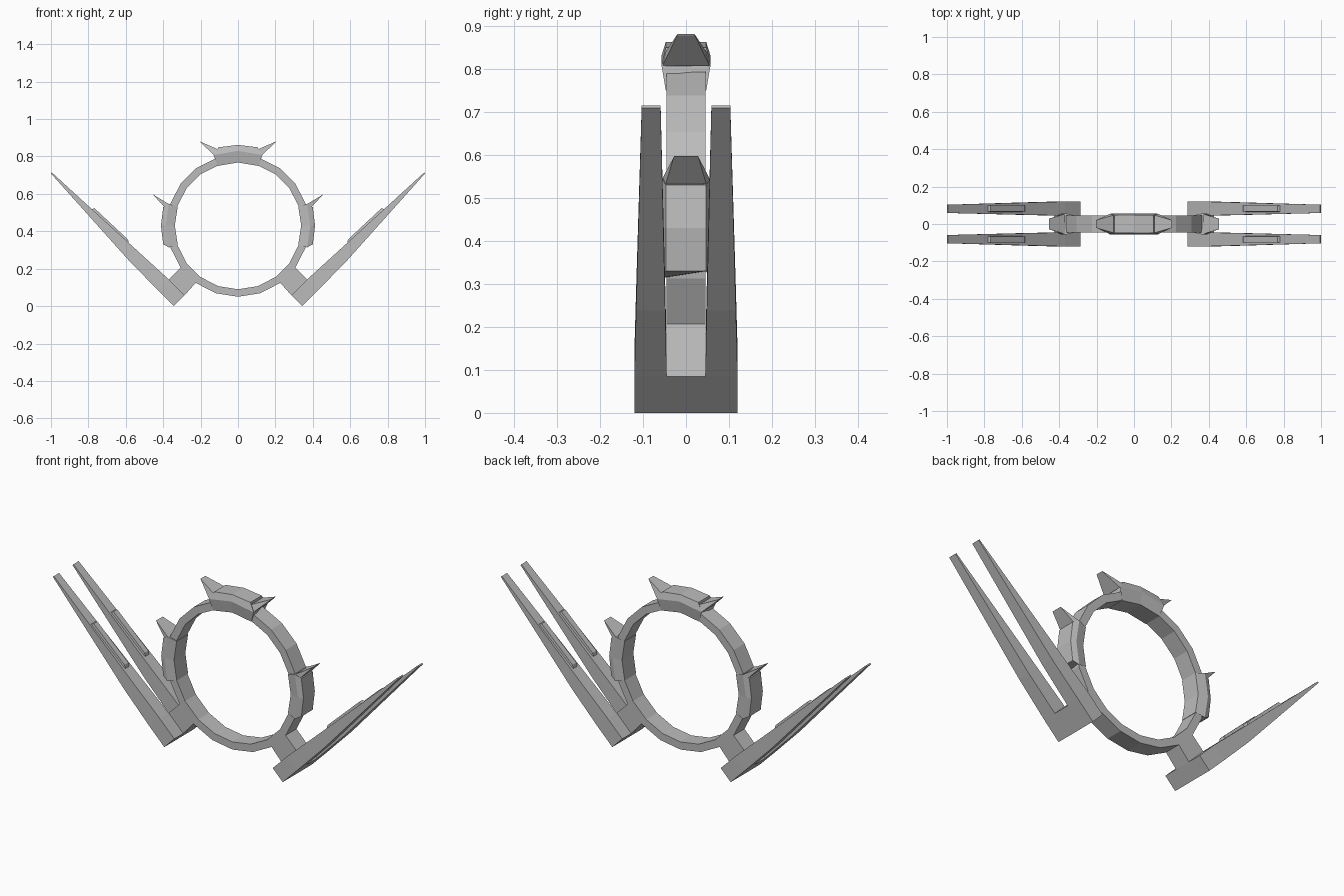
import bpy, bmesh
from math import sin, cos, radians, tau

if "Cube" in bpy.data.objects:
    bpy.data.objects.remove(bpy.data.objects["Cube"])

# Single grey material
GREY = (0.5, 0.5, 0.5, 1)
grey = bpy.data.materials.new("hull_grey")
grey.use_nodes = True
grey.diffuse_color = GREY
bsdf = next(n for n in grey.node_tree.nodes if n.type == "BSDF_PRINCIPLED")
bsdf.inputs["Base Color"].default_value = GREY
bsdf.inputs["Roughness"].default_value = 0.7

CENTRE_Z = 0.43
RING_HALF = 0.045


def loft(name, sections, closed=False, mirror=(False, False)):
    """Skin a row of matching point loops, flat shaded, with optional x/y mirroring."""
    bm = bmesh.new()
    loops = [[bm.verts.new(p) for p in s] for s in sections]
    pairs = list(zip(loops, loops[1:]))
    if closed:
        pairs.append((loops[-1], loops[0]))
    n = len(loops[0])
    for a, b in pairs:
        for i in range(n):
            j = (i + 1) % n
            bm.faces.new((a[i], a[j], b[j], b[i]))
    if not closed:
        bm.faces.new(loops[0])
        bm.faces.new(loops[-1])
    bmesh.ops.recalc_face_normals(bm, faces=bm.faces)
    mesh = bpy.data.meshes.new(name)
    bm.to_mesh(mesh)
    bm.free()
    mesh.materials.append(grey)
    obj = bpy.data.objects.new(name, mesh)
    bpy.context.collection.objects.link(obj)
    if any(mirror):
        mod = obj.modifiers.new("mirror", "MIRROR")
        mod.use_axis = (mirror[0], mirror[1], False)
        mod.use_mirror_merge = False
    return obj


def polar(r, deg, y):
    """Point on the ring plane; the angle runs from the top towards +x."""
    a = radians(deg)
    return (r * sin(a), y, CENTRE_Z + r * cos(a))


def prism(name, outline, half, mirror):
    return loft(name, [[(x, y, z) for x, z in outline] for y in (-half, half)], mirror=mirror)


def clamp(name, mid_deg, inner, middle, outer, spread, mirror=(False, False)):
    """Faceted housing that wraps the ring, with sloping ends and chamfered sides."""
    sections = []
    for k in (-1, 0, 1):
        wide, narrow = mid_deg + k * spread, mid_deg + k * 14
        sections.append([
            polar(inner, wide, -0.047), polar(middle, wide, -0.057),
            polar(outer, narrow, -0.047), polar(outer, narrow, 0.047),
            polar(middle, wide, 0.057), polar(inner, wide, 0.047)])
    return loft(name, sections, mirror=mirror)


def fin(name, low, high, tip, half_tip):
    """Wedge rising from a clamp end to a narrow edge; points are (radius, angle)."""
    def quad(a, b, ha, hb):
        return [polar(*a, -ha), polar(*a, ha), polar(*b, hb), polar(*b, -hb)]
    tip_under = (tip[0] - 0.003, tip[1])
    loft(name, [quad(low, high, 0.055, 0.047), quad(tip_under, tip, half_tip, half_tip)],
         mirror=(True, False))


# Main ring, twenty flat segments
SEGMENTS = 20
ring = []
for i in range(SEGMENTS):
    deg = 360 * i / SEGMENTS
    ring.append([polar(0.34, deg, -RING_HALF), polar(0.38, deg, -RING_HALF),
                 polar(0.38, deg, RING_HALF), polar(0.34, deg, RING_HALF)])
loft("ring", ring, closed=True)

# Clamps and their fins
clamp("top_clamp", 0, 0.338, 0.40, 0.432, 19)
fin("top_fins", (0.398, 18.8), (0.424, 15), (0.494, 24.3), 0.02)
clamp("side_clamps", 90, 0.338, 0.387, 0.412, 17.5, mirror=(True, False))
fin("side_fins", (0.385, 72.7), (0.408, 75.5), (0.485, 69.9), 0.028)

# Brackets and crossbars at the foot of the ring
prism("brackets", [(0.305, 0.208), (0.225, 0.126), (0.285, 0.058), (0.37, 0.143)],
      RING_HALF, (True, False))
prism("crossbars", [(0.343, 0), (0.428, 0.085), (0.37, 0.143), (0.285, 0.058)],
      0.12, (True, False))

# Long tapering prongs: (lower x, z, upper x, z, inner y, outer y)
prong = []
for lx, lz, ux, uz, yi, yo in ((0.428, 0.085, 0.37, 0.143, 0.045, 0.12),
                               (0.578, 0.238, 0.527, 0.286, 0.048, 0.116),
                               (1.0, 0.709, 0.995, 0.714, 0.059, 0.103)):
    prong.append([(lx, yi, lz), (lx, yo, lz), (ux, yo, uz), (ux, yi, uz)])
loft("prongs", prong, mirror=(True, True))

# Raised panels on the upper face of each prong
panel = []
for bx, bz, tx, tz in ((0.58, 0.32, 0.588, 0.356), (0.79, 0.515, 0.768, 0.524)):
    panel.append([(bx, 0.064, bz), (bx, 0.101, bz), (tx, 0.098, tz), (tx, 0.067, tz)])
loft("prong_panels", panel, mirror=(True, True))
